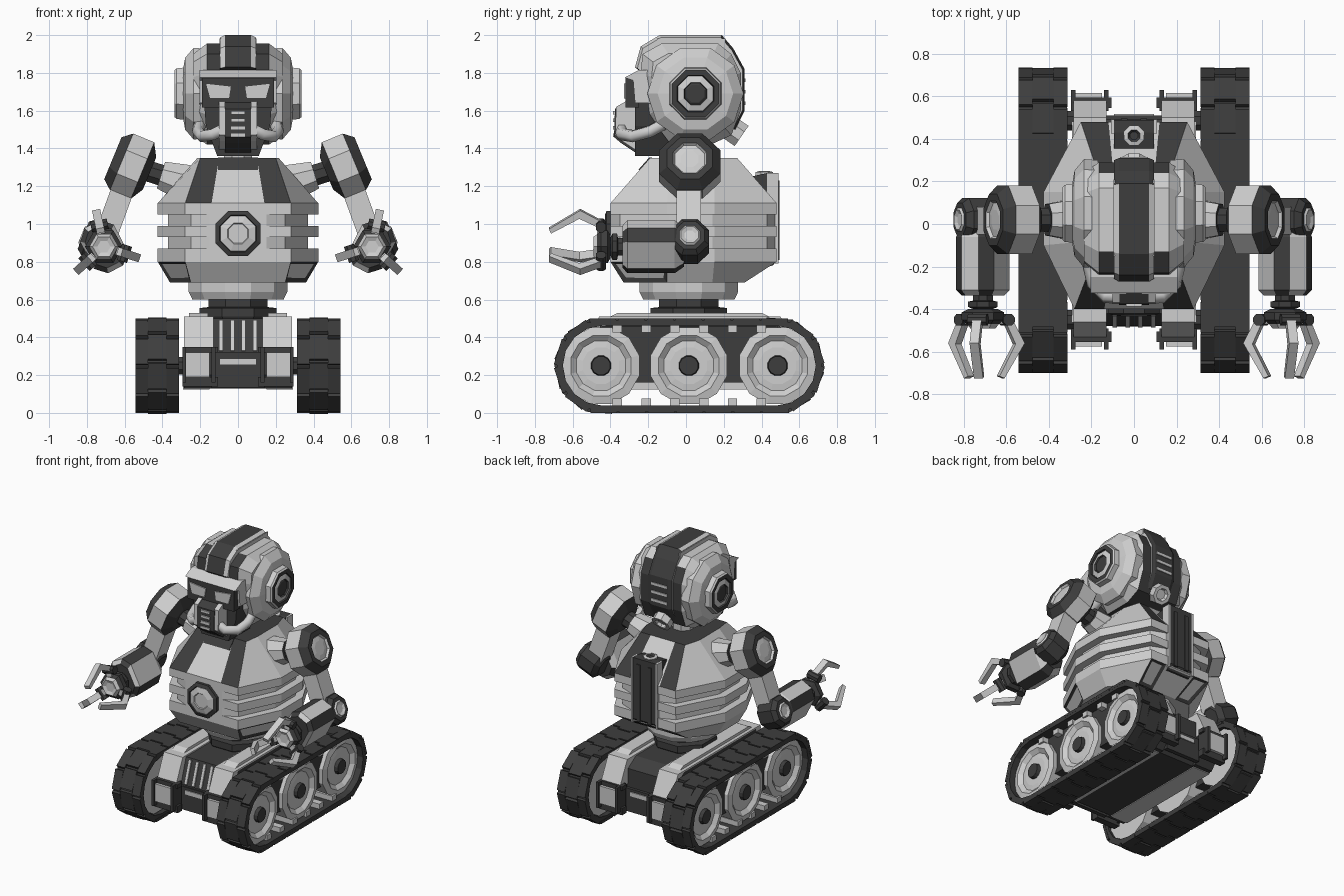
import bpy, bmesh
from math import sin, cos, pi, radians
from mathutils import Vector, Matrix

if "Cube" in bpy.data.objects:
    bpy.data.objects.remove(bpy.data.objects["Cube"])

def material(name, v):
    m = bpy.data.materials.new(name)
    m.use_nodes = True
    m.diffuse_color = (v, v, v, 1)
    m.node_tree.nodes["Principled BSDF"].inputs["Base Color"].default_value = (v, v, v, 1)
    return m

MATS = [material("light grey", 0.62), material("dark grey", 0.047)]
L, D = 0, 1
X, Y, Z = Vector((1, 0, 0)), Vector((0, 1, 0)), Vector((0, 0, 1))

def finish(name, bm, mirror):
    bmesh.ops.recalc_face_normals(bm, faces=bm.faces)
    me = bpy.data.meshes.new(name)
    bm.to_mesh(me)
    bm.free()
    for m in MATS:
        me.materials.append(m)
    ob = bpy.data.objects.new(name, me)
    bpy.context.collection.objects.link(ob)
    if mirror:
        ob.modifiers.new("mirror", "MIRROR")
    return ob

def loft(name, rings, paint=L, mirror=False, closed=False, inset=()):
    """Skin a list of rings; paint is a colour, a list per band, or a rule (band, side)."""
    rule = paint if callable(paint) else (lambda i, j: paint[i] if isinstance(paint, list) else paint)
    bm = bmesh.new()
    vs = [[bm.verts.new(p) for p in r] for r in rings]
    n, last, framed = len(vs[0]), len(vs) - 1, []
    for i in range(len(vs) if closed else last):
        a, b = vs[i], vs[(i + 1) % len(vs)]
        for j in range(n):
            k = (j + 1) % n
            f = bm.faces.new((a[j], a[k], b[k], b[j]))
            f.material_index = rule(i, j)
            if (i, j) in inset:
                framed.append(f)
    if not closed:
        bm.faces.new(vs[0]).material_index = rule(0, 0)
        bm.faces.new(vs[-1]).material_index = rule(last - 1, 0)
    if framed:
        bmesh.ops.recalc_face_normals(bm, faces=bm.faces)
        bmesh.ops.inset_individual(bm, faces=framed, thickness=0.03, depth=-0.008)
        for f in framed:
            f.material_index = L
    return finish(name, bm, mirror)

def prism(name, pts, u, v, w, lo, hi, paint=L, mirror=False, at=Vector()):
    return loft(name, [[at + u * a + v * b + w * t for a, b in pts] for t in (lo, hi)], paint, mirror)

def turn(name, prof, at, axis, sides=8, paint=L, mirror=False):
    axis = Vector(axis).normalized()
    u = axis.cross(Y if abs(axis.y) < 0.5 else X).normalized()
    v = axis.cross(u)
    angs = [2 * pi * (k + 0.5) / sides for k in range(sides)]
    return loft(name, [[Vector(at) + axis * t + (u * cos(a) + v * sin(a)) * r for a in angs]
                       for t, r in prof], paint, mirror)

def boxes(name, items, paint=L, mirror=False):
    """items: (centre, size[, rotation])"""
    bm = bmesh.new()
    for c, s, *rot in items:
        m = Matrix.Translation(c) @ (rot[0] if rot else Matrix()) @ Matrix.Diagonal((*s, 1))
        bmesh.ops.create_cube(bm, size=1, matrix=m)
    for f in bm.faces:
        f.material_index = paint
    return finish(name, bm, mirror)

# Tracks: belt, interlocking plates, inner teeth
Y0, Y1, ZC = -0.44, 0.475, 0.25
def oval(r, x):
    arc = [pi / 2 + pi * k / 8 for k in range(9)]
    return ([(x, Y0 + r * cos(a), ZC + r * sin(a)) for a in arc]
            + [(x, Y1 - r * cos(a), ZC - r * sin(a)) for a in arc])
loft("track_belt", [oval(.212, .315), oval(.243, .315), oval(.243, .542), oval(.212, .542)], D, True, True)

RUN, ARC = Y1 - Y0, pi * 0.24
def along(s):
    s %= 2 * (RUN + ARC)
    flip = s >= RUN + ARC
    s -= (RUN + ARC) * flip
    a = max(0, s - RUN) / 0.24
    y, z = min(s, RUN) - RUN / 2 + 0.24 * sin(a), 0.24 * cos(a)
    sg = -1 if flip else 1
    return (Y0 + Y1) / 2 + sg * y, ZC + sg * z, -a + pi * flip
COUNT = 22
PITCH = 2 * (RUN + ARC) / COUNT
plates = []
for k in range(COUNT):
    for x, w, shift in ((.345, .065, 0), (.4275, .1, .025), (.51, .065, 0)):
        y, z, a = along(k * PITCH + shift)
        plates.append(((x, y, z), (w, PITCH - .012, .02), Matrix.Rotation(a, 4, "X")))
boxes("track_plates", plates, D, True)
boxes("track_teeth", [((.43, Y0 + RUN * (k + .5) / 6, z), (.16, .05, .04))
                      for k in range(6) for z in (.055, .445)], L, True)
boxes("track_side_frame", [((.42, .015, .31), (.09, .94, .3))], D, True)
for n, y in (("front", Y0 - .01), ("middle", .015), ("rear", .485)):
    turn(n + "_wheel", [(-.09, .05), (-.09, .205), (.07, .21), (.08, .165), (.055, .135), (.06, .1),
                        (.06, .055), (.085, .05)], (.425, y, ZC), X, 12, [L] * 6 + [D], True)
    turn(n + "_axle", [(-.16, .05), (0, .05)], (.4, y, ZC), X, 8, D, True)

# Chassis
hull = [(-.47, .2), (-.42, .13), (.44, .13), (.49, .2), (.49, .44), (.4, .5), (-.38, .5), (-.47, .32)]
prism("chassis_hull", hull, Y, Z, X, -.15, .15, D)
prism("chassis_side", [(a * 1.07, b) for a, b in hull], Y, Z, X, .14, .285, D, True)
prism("chassis_lower_skirt", [(-.42, .125), (.44, .125), (.48, .3), (-.46, .3)], Y, Z, X, .15, .292, L, True)
prism("fender", [(-.54, .33), (-.46, .51), (.5, .51), (.59, .33)], Y, Z, X, .13, .285, L, True)
prism("fender_cap", [(-.42, .5), (-.36, .53), (.4, .53), (.46, .5)], Y, Z, X, .16, .26, L, True)
for n, y in (("front", -.53), ("rear", .57)):
    s = 1 if y > 0 else -1
    boxes(n + "_block", [((.215, y, .255), (.13, .09, .13))], L, True)
    boxes(n + "_bracket", [((.2, y, .335), (.19, .05, .03)), ((.2, y, .165), (.19, .05, .05)),
                           ((.285, y + s * .01, .255), (.02, .1, .19)),
                           ((.13, y + s * .01, .255), (.02, .1, .19))], D, True)
    boxes(n + "_bumper", [((0, y * .87, .22), (.28, .03, .17))], D)
    boxes(n + "_bumper_strip", [((0, y * .87 + s * .018, .27), (.19, .008, .03))], L)
prism("front_grille", [(-.48, .32), (-.42, .5), (-.3, .5), (-.3, .32)], Y, Z, X, -.13, .13, D)
tilt = Matrix.Rotation(-.32, 4, "X")
boxes("grille_bars", [((x, -.454, .41), (.022, .012, .17), tilt) for x in (-.09, -.03, .03, .09)])

# Waist
turn("waist_turntable", [(.48, .2), (.51, .22), (.555, .22), (.56, .17), (.61, .17)], (0, .015, 0), Z, 8, D)
turn("waist", [(.6, .25), (.64, .27), (.71, .27)], (0, .015, 0), Z, 12)

# Torso: stacked plans with grooves between the side slats
def plan(pts, z):
    return [(x, y, z) for x, y in pts] + [(-x, y, z) for x, y in reversed(pts)]
low = [(.13, -.33), (.25, -.33), (.36, -.1), (.36, .14), (.22, .31), (.1, .31)]
full = [(.14, -.4), (.28, -.4), (.425, -.1), (.425, .15), (.25, .48), (.12, .48)]
cut = [(.15, -.4), (.25, -.35), (.37, -.09), (.37, .14), (.22, .43), (.12, .47)]
top = [(.1, -.19), (.2, -.19), (.215, -.08), (.215, .15), (.18, .27), (.1, .27)]
stack = [(low, .69), (full, .8), (full, .87), (cut, .87), (cut, .93), (full, .93), (full, .99),
         (cut, .99), (cut, 1.05), (full, 1.05), (full, 1.11), (top, 1.35)]
def torso_paint(i, j):
    side = min(j, 10 - j)
    return D if (i == 0 and side in (1, 4)) or (i == 10 and side in (0, 4)) else L
loft("torso", [plan(p, z) for p, z in stack], torso_paint, inset={(0, 1), (0, 9), (0, 4), (0, 6)})
prism("collar_plate", [(-.18, 1.352), (-.195, 1.352), (-.254, 1.285), (-.24, 1.285)], Y, Z, X, -.105, .105, D)
turn("chest_ring", [(0, .13), (.025, .13), (.035, .105), (.025, .1)], (0, -.395, .95), -Y, 8, D)
turn("chest_disc", [(0, .1), (.03, .1), (.04, .06), (.035, .055)], (0, -.395, .95), -Y, 8)
prism("back_column", [(.3, .76), (.46, .78), (.488, .82), (.488, 1.27), (.43, 1.27), (.34, 1.25)],
      Y, Z, X, -.095, .095, D)
boxes("back_column_rail", [((.1, .458, 1.03), (.014, .064, .48))], L, True)
boxes("back_column_ridge", [((.045, .485, 1.02), (.03, .02, .42))], D, True)
turn("back_nozzle", [(1.22, .05), (1.275, .05), (1.28, .03), (1.27, .02)], (0, .415, 0), Z, 8, [L, L, D])

# Head
turn("neck", [(1.3, .08), (1.46, .08)], (0, .03, 0), Z)
skull = [(-.23, 1.9), (-.13, 1.955), (.17, 1.955), (.24, 1.9), (.29, 1.8), (.29, 1.6), (.24, 1.47),
         (.13, 1.42), (-.08, 1.42), (-.2, 1.58), (-.24, 1.8)]
def slice_x(pts, x, k):
    return [(x, .05 + (y - .05) * k, 1.69 + (z - 1.69) * k) for y, z in pts]
loft("skull", [slice_x(skull, x, k) for x, k in ((-.235, .8), (-.165, 1), (.165, 1), (.235, .8))],
     lambda i, j: D if i == 1 and j not in (1, 2) else L)
crest = [(-.27, 1.83), (-.24, 1.94), (-.14, 2), (.19, 2), (.25, 1.93), (.31, 1.82), (.31, 1.6),
         (.26, 1.5), (0, 1.6)]
loft("crest", [slice_x(crest, x, k) for x, k in ((-.095, .96), (-.07, 1), (.07, 1), (.095, .96))],
     lambda i, j: L if i != 1 and j in (0, 1, 2) else D)
boxes("crest_side", [((.093, .03, 1.962), (.008, .36, .04))], L, True)
boxes("rear_vents", [((0, .31, z), (.13, .012, .018)) for z in (1.64, 1.7, 1.76)])
turn("ear_dome", [(.17, .25), (.235, .255), (.28, .2), (.29, .14)], (0, .05, 1.69), X, 10, L, True)
turn("ear_ring", [(.28, .15), (.325, .145), (.335, .135), (.335, .105), (.31, .1)], (0, .05, 1.69), X, 8,
     [L, L, D, D], True)
turn("ear_hub", [(.28, .1), (.325, .1), (.335, .065), (.325, .06), (.33, .05)], (0, .05, 1.69), X, 8,
     [L, L, D, D], True)
turn("nape_cap", [(-.06, .07), (.06, .07), (.06, .045), (.04, .035)], (0, .245, 1.5), (0, .8, -.55))

# Face
prism("face_frame", [(-.2, 1.64), (-.27, 1.64), (-.28, 1.76), (-.325, 1.775), (-.25, 1.815), (-.1, 1.815),
                     (-.1, 1.6)], Y, Z, X, -.205, .205)
boxes("visor", [((0, -.285, 1.695), (.38, .07, .155))], D)
prism("eye", [(.045, 1.665), (.15, 1.665), (.172, 1.745), (.035, 1.73)], X, Z, Y, -.328, -.319, L, True)
prism("mask", [(-.18, 1.65), (-.17, 1.52), (-.11, 1.36), (.11, 1.36), (.17, 1.52), (.18, 1.65)],
      X, Z, Y, -.27, -.02, D)
snout = [(-.3, 1.66), (-.37, 1.62), (-.375, 1.47), (-.34, 1.44), (-.25, 1.38), (-.22, 1.62)]
prism("snout_cheek", snout, Y, Z, X, .068, .1, L, True)
prism("snout_grille", [(y - .006, z - .01) for y, z in snout], Y, Z, X, -.07, .07, D)
boxes("mouth_slats", [((0, -.38, z), (.075, .014, .018)) for z in (1.47, 1.51, 1.55, 1.59)])
for side, s in (("left", 1), ("right", -1)):
    cu = bpy.data.curves.new(side + "_breathing_tube", "CURVE")
    cu.dimensions = "3D"
    cu.bevel_depth, cu.bevel_resolution, cu.use_fill_caps = .034, 1, True
    path = [(.08, -.34, 1.5), (.13, -.34, 1.475), (.19, -.28, 1.465), (.21, -.19, 1.49), (.2, -.1, 1.54)]
    sp = cu.splines.new("POLY")
    sp.points.add(len(path) - 1)
    for p, (x, y, z) in zip(sp.points, path):
        p.co = (s * x, y, z, 1)
    cu.materials.append(MATS[L])
    bpy.context.collection.objects.link(bpy.data.objects.new(side + "_breathing_tube", cu))

# Arms
AX = (.92, 0, .38)
SH, EL, HAND = (.57, .02, 1.31), (.745, .02, .91), Vector((.71, 0, .88))
turn("shoulder_link", [(-.4, .11), (-.3, .105), (-.17, .08), (-.17, .06), (-.06, .06)], SH, (.95, 0, .3), 8,
     [L, L, D, D], True)
turn("shoulder", [(-.11, .1), (-.07, .175), (.05, .175), (.1, .13), (.1, .095), (.085, .085), (.09, .05)],
     SH, AX, 8, [D, L, D, D, L, L], True)
prism("upper_arm", [(.54, 1.2), (.66, 1.22), (.77, .92), (.65, .9)], X, Z, Y, -.05, .08, L, True)
turn("elbow", [(-.1, .07), (-.07, .11), (.05, .11), (.08, .085), (.08, .06), (.09, .05), (.08, .03)],
     EL, AX, 8, [D, D, D, D, L, L], True)
def cuff(y, k):
    a, b, c = .1 * k, .135 * k, .055 * k
    half = [(a, b - c), (a - c, b), (c - a, b), (-a, b - c)]
    r = Matrix.Rotation(radians(27), 4, "Y")
    return [HAND + Y * y + r @ Vector((x, 0, z)) for x, z in half + [(-x, -z) for x, z in half]]
loft("forearm", [cuff(-.01, .75), cuff(-.06, 1), cuff(-.31, 1), cuff(-.335, .8)],
     lambda i, j: D if j % 2 == 0 else L, True)
turn("wrist", [(.3, .05), (.36, .05), (.365, .075), (.39, .075), (.4, .05), (.42, .05)], HAND, -Y, 8, D, True)
turn("palm", [(.4, .07), (.415, .1), (.45, .1), (.47, .075), (.49, .06), (.48, .035)], HAND, -Y, 6,
     [D, D, D, L, L], True)
claw = [(.07, .43), (.13, .43), (.2, .56), (.1, .725), (.075, .715), (.155, .565), (.11, .47), (.07, .47)]
for k, deg in enumerate((78, 198, 318)):
    out = Vector((cos(radians(deg)), 0, sin(radians(deg))))
    side = out.cross(Y)
    prism(f"claw_{k + 1}", claw, out, -Y, side, -.022, .022, L, True, HAND)
    turn(f"claw_pivot_{k + 1}", [(-.045, .03), (.045, .03)], HAND + out * .115 - Y * .45, side, 8, D, True)
